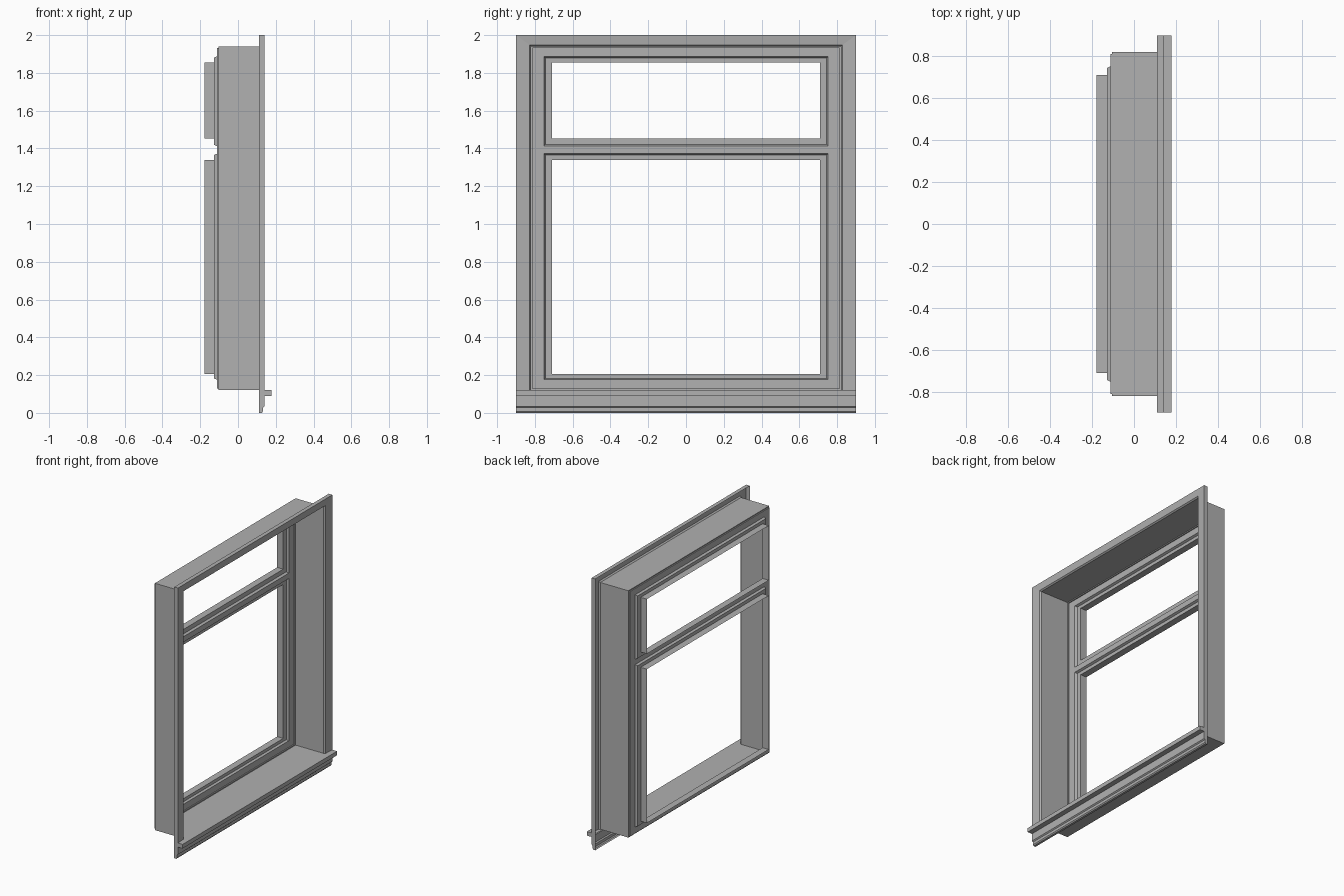
import bpy, bmesh

if "Cube" in bpy.data.objects:
    bpy.data.objects.remove(bpy.data.objects["Cube"])

# Mid grey paint shared by every part
paint = bpy.data.materials.new("grey_paint")
paint.diffuse_color = (0.44, 0.44, 0.44, 1.0)
paint.use_nodes = True
paint.node_tree.nodes["Principled BSDF"].inputs["Base Color"].default_value = paint.diffuse_color


def make_object(name, bm):
    bmesh.ops.remove_doubles(bm, verts=bm.verts, dist=1e-5)
    bmesh.ops.recalc_face_normals(bm, faces=bm.faces)
    mesh = bpy.data.meshes.new(name)
    bm.to_mesh(mesh)
    bm.free()
    mesh.materials.append(paint)
    obj = bpy.data.objects.new(name, mesh)
    bpy.context.collection.objects.link(obj)
    return obj


def loft_rects(name, steps, closed=True):
    """Bridge rectangles (x, half width, bottom, top); open ones skip the bottom side."""
    bm = bmesh.new()
    loops = [[bm.verts.new(p) for p in ((x, -h, lo), (x, -h, hi), (x, h, hi), (x, h, lo))]
             for x, h, lo, hi in steps]
    for a, b in zip(loops, loops[1:]):
        for i in range(4 if closed else 3):
            j = (i + 1) % 4
            bm.faces.new((a[i], a[j], b[j], b[i]))
    return make_object(name, bm)


def extrude_profile(name, profile, half):
    """Sweep an (x, z) profile across the width, with end caps and an open back."""
    bm = bmesh.new()
    left = [bm.verts.new((x, -half, z)) for x, z in profile]
    right = [bm.verts.new((x, half, z)) for x, z in profile]
    for i in range(len(profile) - 1):
        bm.faces.new((left[i], left[i + 1], right[i + 1], right[i]))
    bm.faces.new(left)
    bm.faces.new(right[::-1])
    return make_object(name, bm)


# Casing: thin moulded trim on the sides and top
loft_rects("casing", [(0.11, 0.90, 0.12, 2.0), (0.14, 0.90, 0.12, 2.0),
                      (0.135, 0.828, 0.12, 1.948), (0.125, 0.82, 0.12, 1.94)], closed=False)

# Deep reveal box with a small bead at its back
loft_rects("reveal", [(0.125, 0.82, 0.12, 1.94), (-0.104, 0.82, 0.12, 1.94),
                      (-0.104, 0.812, 0.128, 1.933), (-0.112, 0.812, 0.128, 1.933)])

# Sill nosing and stepped apron
extrude_profile("sill_and_apron", [(0.11, 0.12), (0.178, 0.12), (0.178, 0.09), (0.14, 0.09),
                                   (0.14, 0.035), (0.132, 0.028), (0.132, 0.008),
                                   (0.126, 0.0), (0.11, 0.0)], 0.90)

# Fixed frame plate: surround plus transom, leaving two openings
bm = bmesh.new()
H, W, X = 0.812, 0.753, -0.112
for y0, y1, z0, z1 in [(-H, -W, 0.128, 1.933), (W, H, 0.128, 1.933), (-W, W, 0.128, 0.176),
                       (-W, W, 1.372, 1.412), (-W, W, 1.887, 1.933)]:
    bm.faces.new([bm.verts.new((X, y, z)) for y, z in ((y0, z0), (y1, z0), (y1, z1), (y0, z1))])
make_object("frame_plate", bm)

# Stepped sashes set into the openings
for name, (a0, a1), (b0, b1), (c0, c1) in [
        ("lower_sash", (0.176, 1.372), (0.182, 1.365), (0.205, 1.34)),
        ("upper_sash", (1.412, 1.887), (1.42, 1.88), (1.453, 1.856))]:
    loft_rects(name, [(X, W, a0, a1), (-0.128, 0.745, b0, b1),
                      (-0.128, 0.71, c0, c1), (-0.178, 0.71, c0, c1)])
